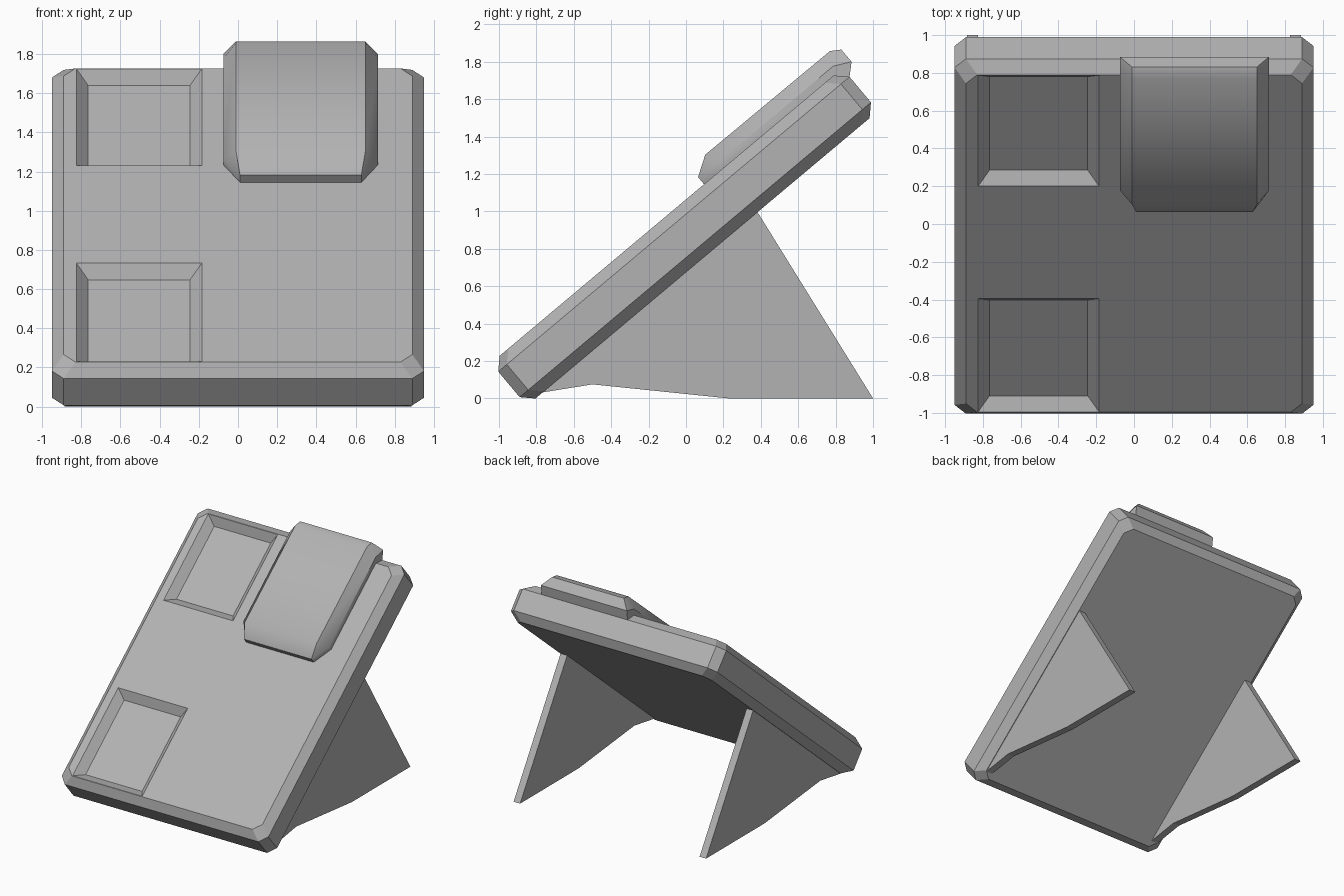
import bpy, bmesh
from math import radians, sin, cos

if "Cube" in bpy.data.objects:
    bpy.data.objects.remove(bpy.data.objects["Cube"])

TILT = radians(40)

# Mid-grey plastic for every part
grey = bpy.data.materials.new("mid_grey")
grey.diffuse_color = (0.45, 0.45, 0.45, 1)
grey.use_nodes = True
grey.node_tree.nodes["Principled BSDF"].inputs["Base Color"].default_value = grey.diffuse_color


def tilted(x, v, w):
    """Panel coordinates (across, up the slope, out of the face) to world."""
    return (x, v * cos(TILT) - w * sin(TILT), v * sin(TILT) + w * cos(TILT))


def loft(name, rings, split_ends=False):
    """Skin a list of equally sized rings of points."""
    bm = bmesh.new()
    vs = [[bm.verts.new(p) for p in ring] for ring in rings]
    n = len(rings[0])
    for a, b in zip(vs, vs[1:]):
        for i in range(n):
            j = (i + 1) % n
            bm.faces.new((a[i], a[j], b[j], b[i]))
    for r in (vs[0], vs[-1]):
        if split_ends:  # six-sided ends become two flat quads
            bm.faces.new((r[0], r[1], r[4], r[5]))
            bm.faces.new((r[1], r[2], r[3], r[4]))
        else:
            bm.faces.new(r)
    bmesh.ops.recalc_face_normals(bm, faces=bm.faces[:])
    me = bpy.data.meshes.new(name)
    bm.to_mesh(me)
    bm.free()
    me.materials.append(grey)
    ob = bpy.data.objects.new(name, me)
    bpy.context.collection.objects.link(ob)
    return ob


def octagon(hx, v0, v1, w, c=0.06):
    pts = [(hx, v0 + c), (hx, v1 - c), (hx - c, v1), (-hx + c, v1),
           (-hx, v1 - c), (-hx, v0 + c), (-hx + c, v0), (hx - c, v0)]
    return [tilted(x, v, w) for x, v in pts]


def rect(x0, x1, v0, v1, w):
    return [tilted(x, v, w) for x, v in ((x0, v0), (x1, v0), (x1, v1), (x0, v1))]


# Leaning panel with chamfered rims and corners
panel = loft("panel", [
    octagon(0.89, -0.617, 1.715, 0.517),
    octagon(0.95, -0.677, 1.775, 0.577),
    octagon(0.95, -0.677, 1.775, 0.755),
    octagon(0.89, -0.617, 1.715, 0.815)])

# Sloped-wall recesses in the panel face
for i, (v0, v1) in enumerate(((0.945, 1.712), (-0.614, 0.168))):
    rings = []
    for w, s in ((0.755, 0.06), (0.835, -0.02)):
        rings.append(rect(-0.825 + s, -0.185 - s, v0 + s, v1 - s, w))
    cutter = loft(f"recess_cutter_{i}", rings)
    cutter.hide_render = True
    mod = panel.modifiers.new("recess", 'BOOLEAN')
    mod.operation = 'DIFFERENCE'
    mod.solver = 'EXACT'
    mod.object = cutter

# Apply the recesses, then drop the cutters
bpy.context.view_layer.update()
mesh = bpy.data.meshes.new_from_object(
    panel.evaluated_get(bpy.context.evaluated_depsgraph_get()))
panel.modifiers.clear()
panel.data = mesh
for ob in [o for o in bpy.data.objects if "cutter" in o.name]:
    bpy.data.objects.remove(ob)

# Raised cover hooking over the top rim: base, ridge and top of each section
CX = 0.32
sections = [
    ((0.31, 0.81, 0.81), (0.31, 0.81, 0.835), (0.31, 0.81, 0.865)),
    ((0.395, 0.95, 0.81), (0.395, 0.95, 0.855), (0.33, 0.916, 0.932)),
    ((0.395, 1.715, 0.81), (0.395, 1.745, 0.855), (0.33, 1.783, 0.928)),
    ((0.395, 1.772, 0.752), (0.395, 1.835, 0.81), (0.33, 1.835, 0.895))]
cover = loft("raised_cover", [
    [tilted(CX - h, v, w) for h, v, w in s] +
    [tilted(CX + h, v, w) for h, v, w in reversed(s)] for s in sections],
    split_ends=True)

# The cover's face rolls softly into its ends
bpy.context.view_layer.objects.active = cover
cover.select_set(True)
bpy.ops.object.shade_smooth_by_angle(angle=radians(38))
cover.select_set(False)

# Two thin stand plates behind the panel
PLATE = [(0.38, 1.0), (1.0, 0.0), (0.23, 0.0), (-0.5, 0.075),
         (-0.78, 0.03), (-0.78, 0.06), (0.36, 1.01)]
for side, sx in (("left", -1), ("right", 1)):
    loft(f"stand_plate_{side}",
         [[(sx * x, y, z) for y, z in PLATE] for x in (0.825, 0.885)])
